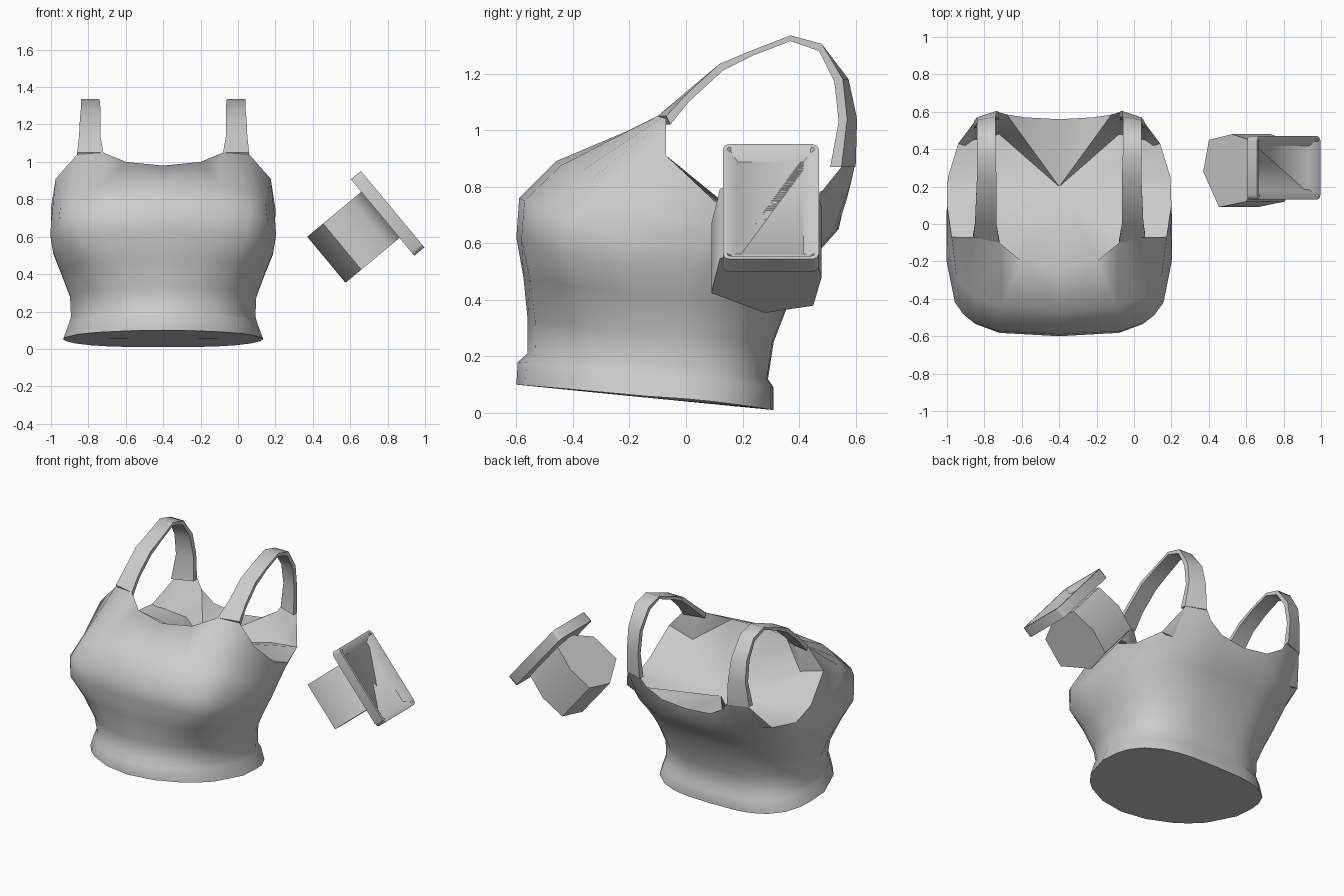
import bpy, bmesh, math
from mathutils import Vector, Matrix

cube = bpy.data.objects.get("Cube")
if cube:
    bpy.data.objects.remove(cube, do_unlink=True)

grey = bpy.data.materials.new("plain_grey")
grey.use_nodes = True
grey.diffuse_color = (0.6, 0.6, 0.6, 1)
grey.node_tree.nodes["Principled BSDF"].inputs["Base Color"].default_value = (0.6, 0.6, 0.6, 1)

CX = -0.4  # middle of the garment


def finish(bm, name, angle):
    bmesh.ops.remove_doubles(bm, verts=bm.verts, dist=0.0005)
    bmesh.ops.recalc_face_normals(bm, faces=bm.faces)
    mesh = bpy.data.meshes.new(name)
    bm.to_mesh(mesh)
    bm.free()
    obj = bpy.data.objects.new(name, mesh)
    bpy.context.collection.objects.link(obj)
    mesh.materials.append(grey)
    bpy.ops.object.select_all(action='DESELECT')
    obj.select_set(True)
    bpy.context.view_layer.objects.active = obj
    bpy.ops.object.shade_smooth_by_angle(angle=math.radians(angle))


def loft(bm, rings, closed):
    for a, b in zip(rings, rings[1:]):
        n = len(a)
        for i in range(n if closed else n - 1):
            j = (i + 1) % n
            bm.faces.new((a[i], a[j], b[j], b[i]))


def fan(bm, edge, tip):
    for a, b in zip(edge, edge[1:]):
        bm.faces.new((a, b, tip))


# Garment body: half rings from front centre to back centre
columns = [0, 20, 38, 48, 60, 85, 97, 108, 125, 143, 156, 163, 170, 180]
# front z, side z, back z, half width, front y, widest y, back y, front and back roundness
rows = [
    (.10, .055, .01, .535, -.60, -.10, .31, 1.9, 3.0),
    (.18, .135, .09, .505, -.595, -.10, .31, 1.9, 3.0),
    (.21, .17, .12, .495, -.56, -.10, .29, 1.9, 2.9),
    (.33, .28, .25, .50, -.56, -.10, .31, 2.1, 2.7),
    (.48, .41, .38, .55, -.575, -.09, .36, 2.6, 2.6),
    (.62, .51, .47, .59, -.60, -.09, .40, 3.5, 2.7),
    (.76, .60, .56, .605, -.59, -.05, .46, 3.6, 2.8),
    (.89, .66, .65, .60, -.46, .04, .54, 3.2, 2.8),
]
# Neckline, strap roots and armhole edge
rim = [(0, -.24, .98), (.2, -.2, 1.0), (.32, -.1, 1.05), (.39, -.085, 1.045),
       (.46, -.07, 1.04), (.575, -.07, .91), (.6, .1, .75), (.595, .25, .69),
       (.54, .43, .71), (.45, .55, .87), (.33, .6, .89), (.28, .585, .82),
       (.18, .57, .76), (0, .56, .74)]

bm = bmesh.new()
for side in (1, -1):
    rings = []
    for zf, zs, zb, w, yf, yc, yb, nf, nb in rows:
        ring = []
        for deg in columns:
            c, s = math.cos(math.radians(deg)), math.sin(math.radians(deg))
            n, reach, rise = (nf, yf - yc, zf - zs) if c > 0 else (nb, yb - yc, zb - zs)
            u = w * s ** (2 / n) if 0 < deg < 180 else 0
            y = yc + reach * abs(c) ** (2 / n)
            ring.append(bm.verts.new((CX + side * u, y, zs + rise * abs(c))))
        rings.append(ring)
    edge = [bm.verts.new((CX + side * u, y, z)) for u, y, z in rim]
    rings.append(edge)
    loft(bm, rings, False)
    # Closed underside
    fan(bm, rings[0], bm.verts.new((CX, -.15, .055)))
    # Inner lining, dropping away behind both strap roots
    front_dip = bm.verts.new((CX + side * .4, -.07, .86))
    back_dip = bm.verts.new((CX + side * .32, .48, .66))
    fan(bm, edge[1:6], front_dip)
    fan(bm, edge[8:12], back_dip)
    fan(bm, edge[:2] + [front_dip] + edge[5:9] + [back_dip] + edge[11:],
        bm.verts.new((CX, .2, .69)))
finish(bm, "garment_body", 65)

# Shoulder straps: outer y, z; inner y, z; inner and outer half spacing; skew of outer edge
strap = [
    (-.10, 1.05, -.085, 1.02, .32, .46, -.03),
    (0, 1.135, 0, 1.10, .335, .45, -.01),
    (.12, 1.235, .13, 1.21, .335, .445, 0),
    (.24, 1.285, .24, 1.265, .335, .44, 0),
    (.37, 1.335, .37, 1.315, .34, .44, 0),
    (.48, 1.305, .47, 1.28, .34, .44, 0),
    (.575, 1.18, .545, 1.17, .34, .44, .02),
    (.605, 1.04, .575, 1.03, .335, .44, .035),
    (.6, .87, .56, .87, .325, .455, .05),
]
for side, name in ((1, "left_strap"), (-1, "right_strap")):
    bm = bmesh.new()
    rings = []
    for yo, zo, yi, zi, a, b, skew in strap:
        rings.append([bm.verts.new((CX + side * u, y, z)) for u, y, z in
                      ((a, yo, zo), (b, yo - skew, zo), (b, yi - skew, zi), (a, yi, zi))])
    loft(bm, rings, True)
    bm.faces.new(rings[0])
    bm.faces.new(rings[-1])
    finish(bm, name, 60)

# Wrist device axes: down the plate, across, and out of the plate
down, across, out = Vector((.64, 0, -.77)), Vector((0, 1, 0)), Vector((.77, 0, .64))


def place(origin):
    frame = Matrix((down, across, out)).transposed().to_4x4()
    return Matrix.Translation(origin) @ frame


# Screen plate with rounded corners and a dished face
bm = bmesh.new()
bmesh.ops.create_cube(bm, size=1, matrix=Matrix.Diagonal((.53, .34, .07, 1)))
uprights = [e for e in bm.edges if abs(e.verts[0].co.z - e.verts[1].co.z) > .01]
bmesh.ops.bevel(bm, geom=uprights, offset=.025, segments=2, affect='EDGES', profile=.5)
face = max(bm.faces, key=lambda f: f.calc_center_median().z)
bmesh.ops.inset_region(bm, faces=[face], thickness=.015)
bmesh.ops.inset_region(bm, faces=[face], thickness=.04)
for v in face.verts:
    v.co.z -= .035
bm.transform(place((.8, .3, .725)))
finish(bm, "screen_plate", 70)

# Seven-sided wrist cuff lying along the back of the plate: out, across
section = [(0, .28), (.04, .45), (.2, .48), (.36, .44), (.38, .27), (.3, .12), (.11, .09)]
bm = bmesh.new()
rings = [[bm.verts.new((h, y, n)) for n, y in section] for h in (0, .32)]
loft(bm, rings, True)
for ring in rings:
    bm.faces.new(ring)
bm.transform(place((.37, 0, .6)))
finish(bm, "wrist_cuff", 65)
